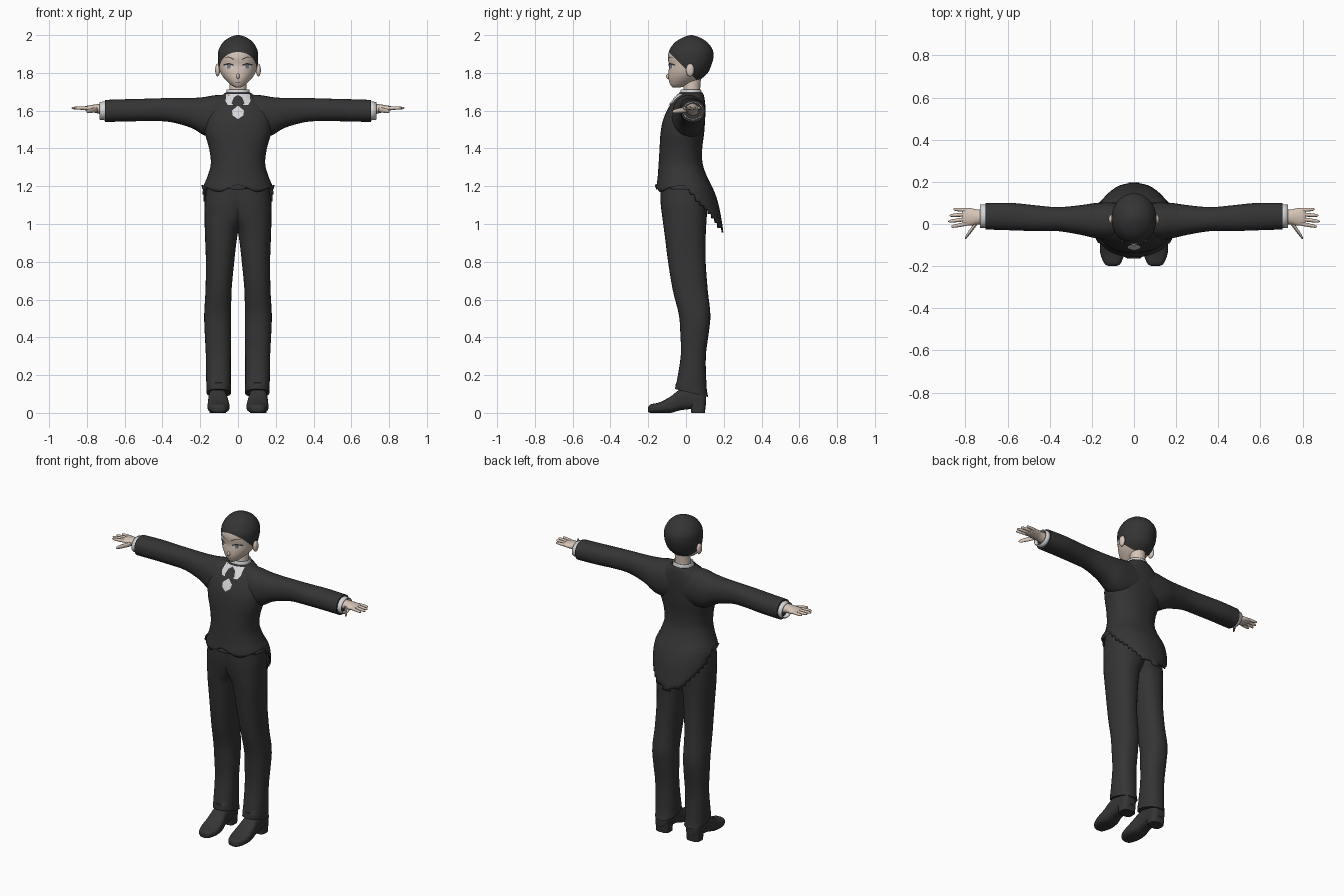
import bpy, bmesh, math
from mathutils import Vector
from mathutils.bvhtree import BVHTree

cube = bpy.data.objects.get("Cube")
if cube:
    bpy.data.objects.remove(cube)


def material(name, r, g, b):
    m = bpy.data.materials.new(name)
    m.use_nodes = True
    m.diffuse_color = (r, g, b, 1)
    m.node_tree.nodes["Principled BSDF"].inputs["Base Color"].default_value = (r, g, b, 1)
    return m


CHARCOAL = material("charcoal", 0.035, 0.035, 0.035)
SKIN = material("pale skin", 0.68, 0.56, 0.48)
LINEN = material("white linen", 0.68, 0.68, 0.7)
IRIS = material("grey iris", 0.2, 0.2, 0.22)


def finish(name, bm, mat, mirror=False, thick=0):
    bmesh.ops.recalc_face_normals(bm, faces=bm.faces)
    mesh = bpy.data.meshes.new(name)
    bm.to_mesh(mesh)
    bm.free()
    mesh.materials.append(mat)
    obj = bpy.data.objects.new(name, mesh)
    bpy.context.collection.objects.link(obj)
    bpy.ops.object.select_all(action='DESELECT')
    obj.select_set(True)
    bpy.context.view_layer.objects.active = obj
    bpy.ops.object.shade_smooth_by_angle(angle=math.radians(45))
    if thick:
        obj.modifiers.new("Thickness", 'SOLIDIFY').thickness = thick
    if mirror:
        obj.modifiers.new("Mirror", 'MIRROR')
    return obj


def spline(keys, steps):
    """Smoothly interpolate a list of tuples."""
    out = []
    for i in range(len(keys) - 1):
        p = [keys[max(i - 1, 0)], keys[i], keys[i + 1], keys[min(i + 2, len(keys) - 1)]]
        for s in range(steps):
            t = s / steps
            out.append([b + t / 2 * (c - a + t * (2 * a - 5 * b + 4 * c - d + t * (3 * (b - c) + d - a)))
                        for a, b, c, d in zip(*p)])
    return out + [list(keys[-1])]


def loft(keys, axis='z', segs=32, steps=4, power=2.0, caps=True):
    """Skin oval rings; each key is (position, a_min, a_max, b_min, b_max)."""
    bm = bmesh.new()
    rings = []
    for t, a0, a1, b0, b1 in spline(keys, steps):
        ring = []
        for i in range(segs):
            u = math.tau * i / segs
            c, s = (math.copysign(abs(f(u)) ** (2 / power), f(u)) for f in (math.cos, math.sin))
            a = (a0 + a1) / 2 + c * (a1 - a0) / 2
            b = (b0 + b1) / 2 + s * (b1 - b0) / 2
            ring.append(bm.verts.new({'x': (t, a, b), 'y': (a, t, b), 'z': (a, b, t)}[axis]))
        rings.append(ring)
    for lo, hi in zip(rings, rings[1:]):
        for i in range(segs):
            j = (i + 1) % segs
            bm.faces.new((lo[i], lo[j], hi[j], hi[i]))
    if caps:
        bm.faces.new(rings[0])
        bm.faces.new(rings[-1])
    return bm


def upright(rows):
    """Symmetric rows (z, half_width, front, back) to loft keys."""
    return [(z, -w, w, f, b) for z, w, f, b in rows]


def cut(bm, co, no):
    bmesh.ops.bisect_plane(bm, geom=bm.verts[:] + bm.edges[:] + bm.faces[:], plane_co=co, plane_no=no)


def plate(name, pts, mat, target, lift=0.003, mirror=False):
    """Flat outline in x and z, draped over the front of a target."""
    bm = bmesh.new()
    bm.faces.new([bm.verts.new((x, -1, z)) for x, z in pts])
    bmesh.ops.triangulate(bm, faces=bm.faces[:])
    bmesh.ops.subdivide_edges(bm, edges=bm.edges[:], cuts=3, use_grid_fill=True)
    for v in bm.verts:
        hit = target.ray_cast(v.co, Vector((0, 1, 0)))[0]
        v.co.y = (hit.y if hit else 0) - lift
    return finish(name, bm, mat, mirror)


# Head, with the hair as the part behind a slanted hairline
bm = loft(upright([
    (1.722, .012, -.07, -.035), (1.735, .036, -.082, .01), (1.765, .068, -.092, .075),
    (1.80, .092, -.093, .115), (1.84, .104, -.09, .134), (1.88, .107, -.096, .145),
    (1.92, .103, -.088, .142), (1.96, .081, -.06, .115), (1.985, .05, -.022, .078),
    (1.997, .02, .01, .045), (2.0, .004, .026, .034)]), segs=40)
line, normal = Vector((0, -.093, 1.912)), Vector((0, 1, 1)).normalized()
cut(bm, line, normal)
for f in bm.faces:
    f.material_index = int((f.calc_center_median() - line).dot(normal) > 0)
face_tree = BVHTree.FromBMesh(bm)
head = finish("head", bm, SKIN)
head.data.materials.append(CHARCOAL)

# Ears and nose
for name, at, size, mirror in (("ears", (.108, .022, 1.815), (.013, .022, .034), True),
                               ("nose", (0, -.092, 1.782), (.009, .014, .014), False)):
    bm = bmesh.new()
    bmesh.ops.create_uvsphere(bm, u_segments=16, v_segments=10, radius=1)
    bmesh.ops.scale(bm, vec=size, verts=bm.verts)
    bmesh.ops.translate(bm, vec=at, verts=bm.verts)
    finish(name, bm, SKIN, mirror)

# Face details
plate("eye_whites", [(.024, 1.826), (.04, 1.82), (.066, 1.825), (.07, 1.84), (.05, 1.848), (.03, 1.842)],
      LINEN, face_tree, .002, True)
plate("irises", [(.039, 1.822), (.057, 1.822), (.058, 1.844), (.038, 1.844)], IRIS, face_tree, .004, True)
plate("upper_lashes", [(.022, 1.836), (.045, 1.845), (.078, 1.838), (.076, 1.846), (.048, 1.853), (.026, 1.846)],
      CHARCOAL, face_tree, .005, True)
plate("eyebrows", [(.02, 1.868), (.05, 1.882), (.075, 1.878), (.05, 1.887), (.02, 1.873)],
      CHARCOAL, face_tree, .003, True)
plate("mouth", [(-.014, 1.75), (.014, 1.75), (.014, 1.753), (-.014, 1.753)], CHARCOAL, face_tree)

# Neck and shirt collar
finish("neck", loft(upright([(1.62, .055, -.03, .085), (1.70, .046, -.015, .075), (1.78, .046, -.01, .08)])), SKIN)
finish("collar", loft(upright([(1.65, .07, -.05, .092), (1.68, .064, -.035, .086), (1.712, .06, -.027, .08)]),
                      caps=False), LINEN, thick=.006)

# Tailcoat: a flared tube with a level front and a stepped, swept tail
bm = loft(upright([
    (.94, .16, -.16, .2), (1.03, .178, -.16, .187), (1.12, .188, -.158, .168), (1.19, .186, -.157, .142),
    (1.25, .162, -.15, .112), (1.32, .144, -.145, .088), (1.40, .153, -.14, .086),
    (1.48, .175, -.135, .096), (1.55, .18, -.122, .101), (1.61, .165, -.096, .103),
    (1.65, .13, -.07, .1), (1.68, .088, -.047, .095), (1.695, .066, -.036, .088)]),
    segs=48, power=2.2, caps=False)
cut(bm, (0, 0, 1.19), (0, 0, 1))
bmesh.ops.delete(bm, geom=[f for f in bm.faces if f.calc_center_median().z <
                           1.19 - 1.2 * max(f.calc_center_median().y - .01, 0)], context='FACES')
for v in bm.verts:
    if v.is_boundary and v.co.z < 1.3 and v.co.y < 0:
        v.co.z += .02 * math.cos(v.co.x * 30)
coat_tree = BVHTree.FromBMesh(bm)
finish("tailcoat", bm, CHARCOAL, thick=.008)

# Shirt front, tie and pendant
plate("shirt_front", [(-.062, 1.688), (-.066, 1.65), (-.054, 1.63), (.054, 1.63), (.066, 1.65), (.062, 1.688)],
      LINEN, coat_tree, .004)
plate("tie", [(-.02, 1.625), (-.034, 1.64), (-.022, 1.67), (0, 1.684), (.022, 1.67), (.034, 1.64), (.02, 1.625)],
      CHARCOAL, coat_tree, .008)
plate("pendant", [(0, 1.555), (-.028, 1.575), (-.032, 1.6), (0, 1.627), (.032, 1.6), (.028, 1.575)],
      LINEN, coat_tree, .006)

# Sleeves and shirt cuffs
finish("sleeves", loft([
    (.04, -.06, .1, 1.46, 1.684), (.12, -.075, .102, 1.455, 1.682), (.18, -.068, .1, 1.47, 1.672),
    (.25, -.052, .09, 1.51, 1.667), (.36, -.034, .08, 1.54, 1.667), (.46, -.034, .088, 1.545, 1.664),
    (.58, -.03, .1, 1.543, 1.661), (.705, -.026, .1, 1.54, 1.657)], axis='x', power=2.2), CHARCOAL, True)
finish("cuffs", loft([(.69, -.018, .093, 1.547, 1.65), (.732, -.018, .093, 1.552, 1.646)],
                     axis='x', steps=1, caps=False), LINEN, True, .006)

# Hands: palm, four fingers and a thumb
finish("palms", loft([
    (.69, .0, .07, 1.57, 1.64), (.74, -.002, .068, 1.585, 1.635), (.775, -.008, .075, 1.593, 1.63),
    (.805, -.006, .076, 1.6, 1.625), (.815, .0, .07, 1.605, 1.62)], axis='x', segs=20), SKIN, True)


def finger(name, start, end, r, z0=1.613, z1=1.614):
    keys = []
    for t, k in ((0, 1), (.5, .95), (.9, .7), (1, .15)):
        x, y = (a + (b - a) * t for a, b in zip(start, end))
        z = z0 + (z1 - z0) * t
        keys.append((x, y - r * k, y + r * k, z - r * k, z + r * k))
    finish(name, loft(keys, axis='x', segs=10, steps=2), SKIN, True)


for name, y, tip, spread in (("index_fingers", .002, .868, -.013), ("middle_fingers", .024, .882, .012),
                             ("ring_fingers", .046, .876, .04), ("little_fingers", .066, .858, .07)):
    finger(name, (.79, y), (tip, spread), .0095)
finger("thumbs", (.745, .01), (.802, -.068), .014, 1.607, 1.595)

# Trousers, with a hem that drops toward the back
bm = loft([
    (.105, .037, .166, -.058, .118), (.16, .038, .168, -.05, .108), (.3, .038, .17, -.028, .105),
    (.42, .036, .176, -.03, .12), (.52, .036, .179, -.038, .129), (.65, .034, .172, -.07, .115),
    (.8, .02, .17, -.095, .104), (.92, .006, .174, -.11, .104), (.98, -.008, .176, -.118, .106),
    (1.04, -.05, .177, -.126, .11), (1.12, -.09, .176, -.135, .11), (1.22, -.09, .16, -.135, .095)], power=2.3)
for v in bm.verts:
    if v.co.z < .15:
        v.co.z -= .24 * (v.co.y - .03)
finish("trousers", bm, CHARCOAL, True)

# Shoes with separate heels
finish("shoes", loft([
    (-.2, .085, .118, .006, .03), (-.188, .064, .14, 0, .045), (-.14, .046, .16, 0, .056),
    (-.08, .048, .16, 0, .088), (-.03, .058, .156, .014, .125), (.04, .062, .152, .022, .14),
    (.09, .064, .15, .03, .13), (.106, .08, .134, .04, .11)], axis='y', power=2.8), CHARCOAL, True)
finish("shoe_heels", loft([(0, .064, .15, .028, .1), (.06, .062, .152, .02, .106)],
                          steps=1, power=3.5), CHARCOAL, True)
